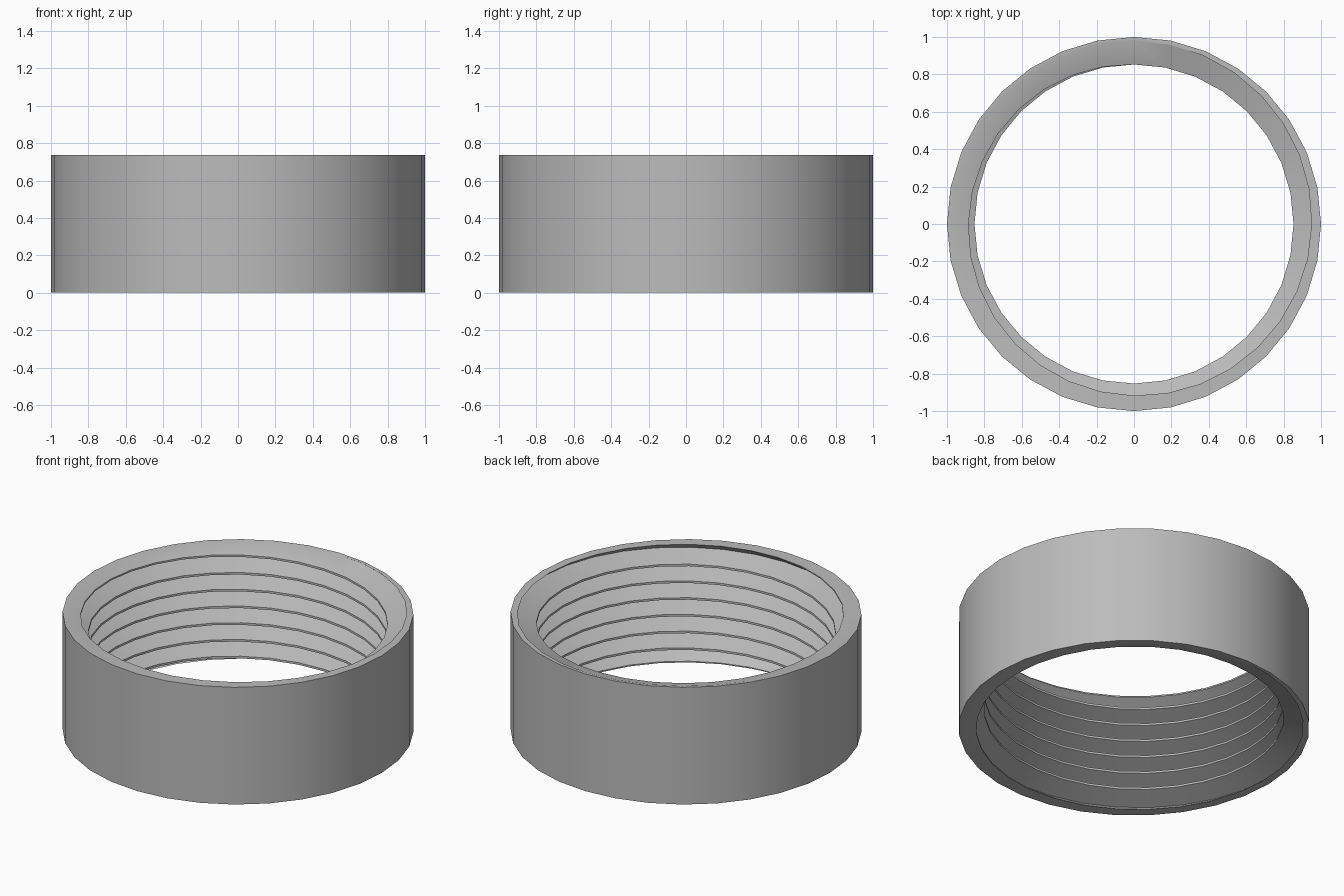
import bpy, bmesh, math

if "Cube" in bpy.data.objects:
    bpy.data.objects.remove(bpy.data.objects["Cube"])

SEGS, TURNS = 32, 7
HEIGHT, OUTER, ROOT, CREST = 0.737, 1.0, 0.982, 0.853
PITCH = HEIGHT / TURNS
FLAT = PITCH / 16          # half height of the flat thread crest


def clamp(v, lo, hi):
    return max(lo, min(hi, v))


def column(j):
    """Closed cross-section at one step: outer wall plus inner thread teeth."""
    pts = [(OUTER, HEIGHT), (OUTER, 0), (ROOT, 0)]
    for k in range(-1, TURNS):
        u = k + j / SEGS
        # the tooth fades into the bore over the first and last turn
        fade = clamp(max(-u, u - (TURNS - 1)), 0, 1)
        r = CREST + (ROOT - CREST) * fade
        z = PITCH * (u + 0.5)
        half = FLAT * (1 - fade)
        pts += [(r, z - half), (r, z + half), (ROOT, z + PITCH / 2)]
    pts.append((ROOT, HEIGHT))
    return [(r, clamp(z, 0, HEIGHT)) for r, z in pts]


# threaded ring, swept once around; the seam closes one pitch higher
bm = bmesh.new()
cols = []
for j in range(SEGS + 1):
    a = math.pi / 2 + 2 * math.pi * j / SEGS
    cols.append([bm.verts.new((r * math.cos(a), r * math.sin(a), z))
                 for r, z in column(j)])
for a, b in zip(cols, cols[1:]):
    n = len(a)
    for i in range(n):
        m = (i + 1) % n
        bm.faces.new((a[i], b[i], b[m], a[m]))
bmesh.ops.remove_doubles(bm, verts=bm.verts, dist=0.0002)
bmesh.ops.dissolve_degenerate(bm, edges=bm.edges, dist=0.0002)
bmesh.ops.recalc_face_normals(bm, faces=bm.faces)

mesh = bpy.data.meshes.new("threaded_ring")
bm.to_mesh(mesh)
bm.free()
ring = bpy.data.objects.new("threaded_ring", mesh)
bpy.context.collection.objects.link(ring)

grey = bpy.data.materials.new("plain grey")
grey.diffuse_color = (0.5, 0.5, 0.5, 1)
grey.use_nodes = True
grey.node_tree.nodes["Principled BSDF"].inputs["Base Color"].default_value = grey.diffuse_color
mesh.materials.append(grey)

bpy.context.view_layer.objects.active = ring
ring.select_set(True)
bpy.ops.object.shade_smooth_by_angle(angle=math.radians(30))
